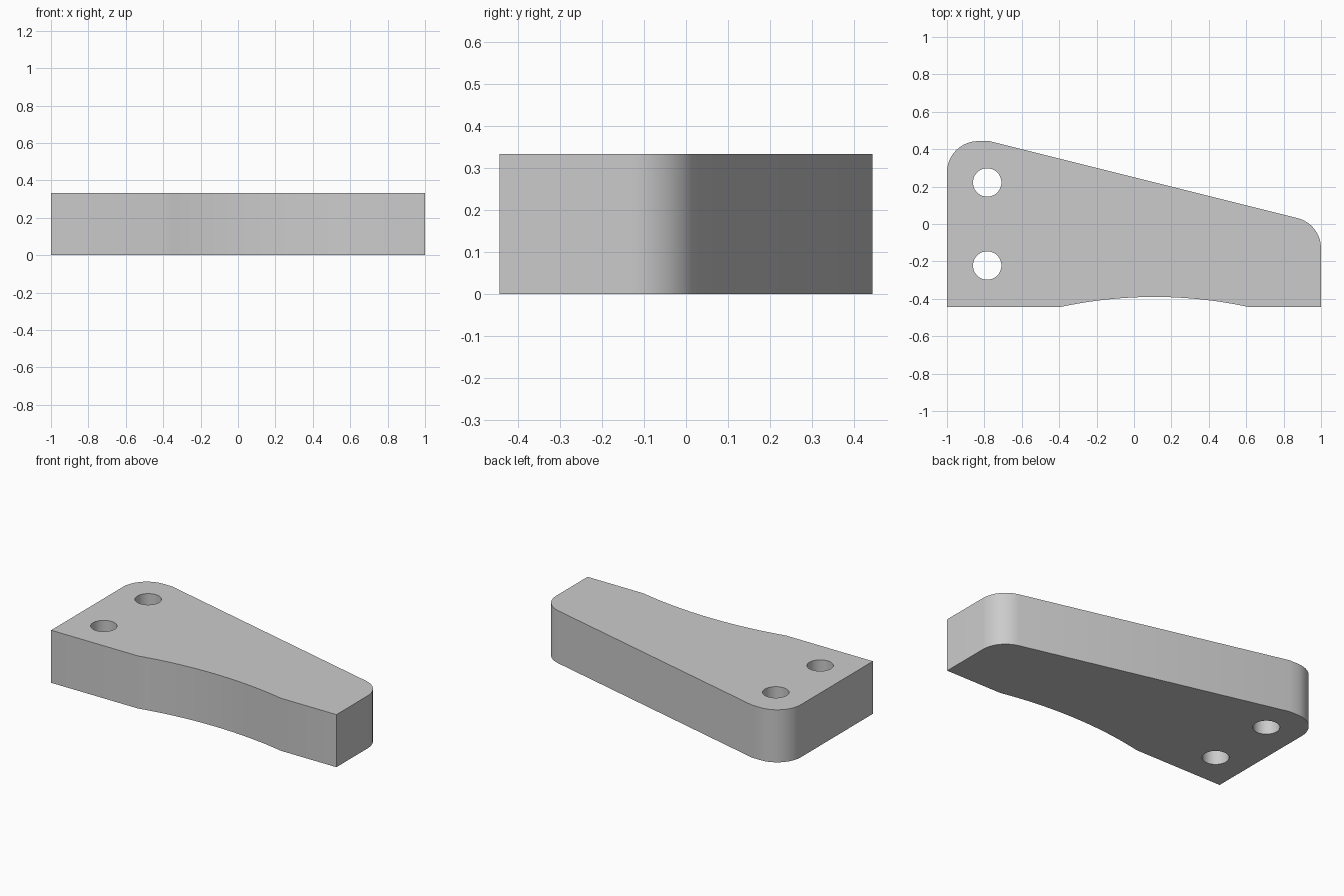
import bpy
import bmesh
from math import atan, cos, sin, pi, sqrt, hypot

default = bpy.data.objects.get("Cube")
if default:
    bpy.data.objects.remove(default, do_unlink=True)

THICK = 0.333
EDGE = 0.443        # half depth
RADIUS = 0.167      # rounded rear corners
SLOPE = 0.25        # rear edge: y = SLOPE - SLOPE * x
HOLE_X, HOLE_Y, HOLE_R = -0.785, 0.222, 0.076

grey = bpy.data.materials.new("light grey")
grey.use_nodes = True
grey.diffuse_color = (0.6, 0.6, 0.6, 1)
grey.node_tree.nodes["Principled BSDF"].inputs["Base Color"].default_value = (0.6, 0.6, 0.6, 1)


def arc(cx, cy, r, start, end, steps):
    """Points along a circular arc."""
    angles = [start + (end - start) * i / steps for i in range(steps + 1)]
    return [(cx + r * cos(a), cy + r * sin(a)) for a in angles]


def prism(name, outline, bottom, top):
    """Extrude a closed outline along z."""
    bm = bmesh.new()
    face = bm.faces.new([bm.verts.new((x, y, bottom)) for x, y in outline])
    extruded = bmesh.ops.extrude_face_region(bm, geom=[face])["geom"]
    verts = [v for v in extruded if isinstance(v, bmesh.types.BMVert)]
    bmesh.ops.translate(bm, verts=verts, vec=(0, 0, top - bottom))
    bmesh.ops.recalc_face_normals(bm, faces=bm.faces)
    mesh = bpy.data.meshes.new(name)
    bm.to_mesh(mesh)
    bm.free()
    mesh.materials.append(grey)
    obj = bpy.data.objects.new(name, mesh)
    bpy.context.collection.objects.link(obj)
    return obj


# Shallow concave arc in the front edge
half, sag, mid = 0.5, 0.053, 0.11
scoop_r = (half ** 2 + sag ** 2) / (2 * sag)
spread = atan(half / sqrt(scoop_r ** 2 - half ** 2))
scoop = arc(mid, -EDGE + sag - scoop_r, scoop_r, pi / 2 + spread, pi / 2 - spread, 24)

# Rounded corner between the sloping rear edge and the left end
corner_y = SLOPE * RADIUS - RADIUS * hypot(1, SLOPE)
left_corner = arc(1 - RADIUS, corner_y, RADIUS, 0, pi / 2 - atan(SLOPE), 16)

# Rounded corner at the right end, with a short straight run to the slope
right_corner = arc(-1 + RADIUS, EDGE - RADIUS, RADIUS, pi / 2, pi, 16)
slope_start = [((SLOPE - EDGE) / SLOPE, EDGE)]

outline = [(-1, -EDGE)] + scoop + [(1, -EDGE)] + left_corner + slope_start + right_corner
plate = prism("bracket_plate", outline, 0, THICK)

# Through holes
bpy.context.view_layer.objects.active = plate
plate.select_set(True)
for side, y in (("rear", HOLE_Y), ("front", -HOLE_Y)):
    circle = arc(HOLE_X, y, HOLE_R, 0, 2 * pi, 40)[:-1]
    cutter = prism(side + "_hole_cutter", circle, -0.1, THICK + 0.1)
    cutter.hide_render = True
    cut = plate.modifiers.new(side + " hole", "BOOLEAN")
    cut.operation = "DIFFERENCE"
    cut.solver = "EXACT"
    cut.object = cutter
    bpy.ops.object.modifier_apply(modifier=cut.name)
    bpy.data.objects.remove(cutter, do_unlink=True)

bpy.ops.object.shade_smooth_by_angle(angle=pi / 6)
